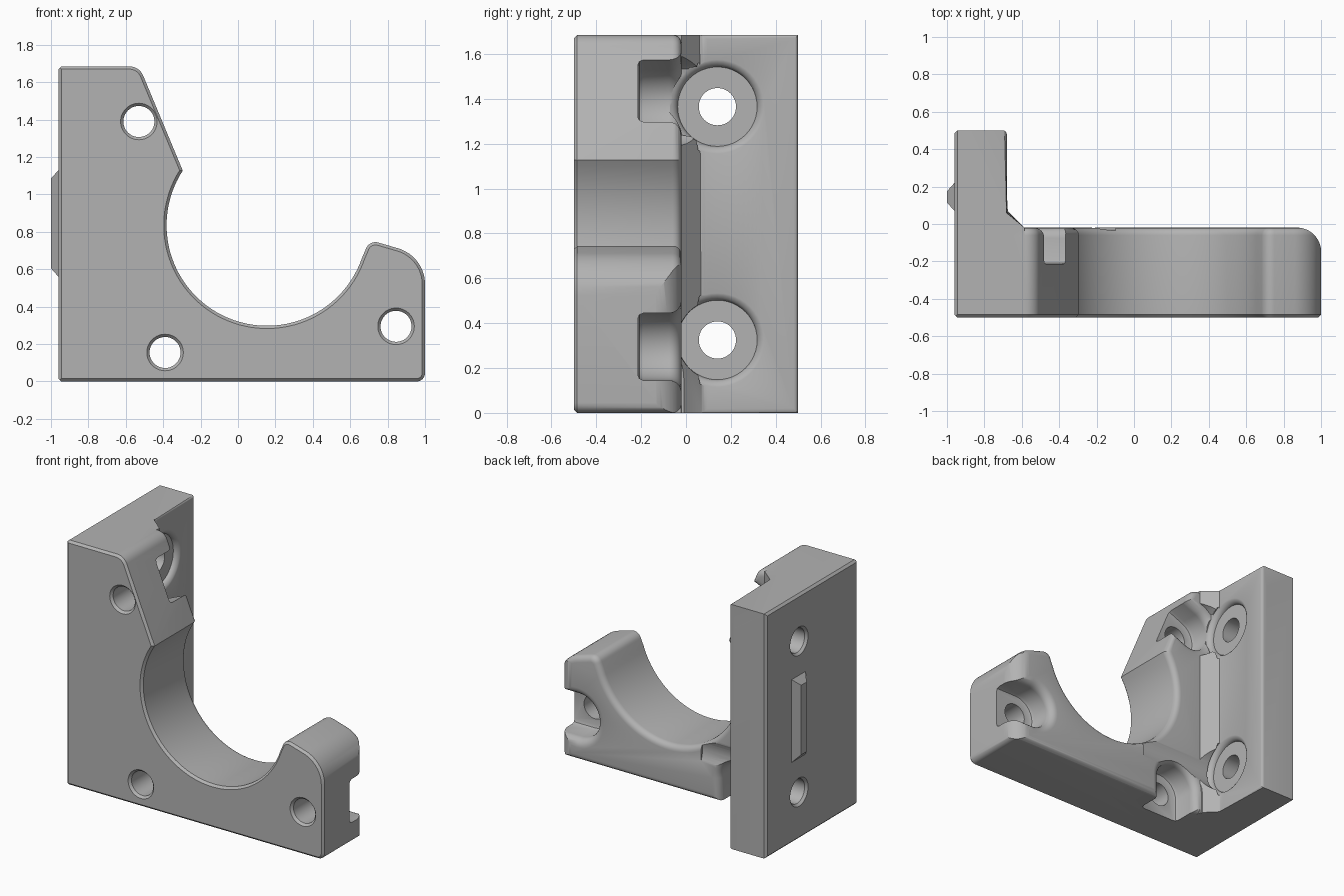
import bpy, bmesh
from math import sin, cos, radians, pi
from mathutils import Vector

cube = bpy.data.objects.get("Cube")
if cube:
    bpy.data.objects.remove(cube, do_unlink=True)

HEIGHT = 1.685
LEFT = -0.96      # mounting side of the plate
FACE = -0.68      # inner side of the plate
BACK = -0.02      # rear of the cradle

grey = bpy.data.materials.new("plain grey")
grey.use_nodes = True
colour = (0.45, 0.45, 0.45, 1)
grey.diffuse_color = colour
grey.node_tree.nodes["Principled BSDF"].inputs["Base Color"].default_value = colour


def arc(cx, cy, r, a0, a1, n):
    """Points along a circular arc, angles in degrees."""
    steps = [radians(a0 + (a1 - a0) * i / n) for i in range(n + 1)]
    return [(cx + r * cos(a), cy + r * sin(a)) for a in steps]


def loft(name, rings, bevels=()):
    """Closed solid through matching rings; bevels = (edge rule, width, segments)."""
    bm = bmesh.new()
    loops = [[bm.verts.new(p) for p in ring] for ring in rings]
    n = len(loops[0])
    for a, b in zip(loops, loops[1:]):
        for i in range(n):
            j = (i + 1) % n
            bm.faces.new((a[i], a[j], b[j], b[i]))
    bm.faces.new(loops[0])
    bm.faces.new(loops[-1])
    bmesh.ops.recalc_face_normals(bm, faces=bm.faces)
    for rule, width, segments in bevels:
        edges = [e for e in bm.edges if all(rule(v.co) for v in e.verts)]
        bmesh.ops.bevel(bm, geom=edges, offset=width, segments=segments,
                        profile=0.5, affect='EDGES', clamp_overlap=False)
    bmesh.ops.recalc_face_normals(bm, faces=bm.faces)
    mesh = bpy.data.meshes.new(name)
    bm.to_mesh(mesh)
    bm.free()
    obj = bpy.data.objects.new(name, mesh)
    bpy.context.collection.objects.link(obj)
    mesh.materials.append(grey)
    return obj


def prism_y(name, pts, y0, y1, bevels=()):
    return loft(name, [[(x, y, z) for x, z in pts] for y in (y0, y1)], bevels)


def prism_z(name, pts, z0, z1, bevels=()):
    return loft(name, [[(x, y, z) for x, y in pts] for z in (z0, z1)], bevels)


def lathe(name, axis, a, b, profile):
    """Turned cutter; profile = (position along axis, radius)."""
    rings = []
    for t, r in profile:
        circle = arc(a, b, r, 0, 352.5, 47)
        rings.append([(u, t, v) if axis == 'y' else (t, u, v) for u, v in circle])
    return loft(name, rings)


def slot(name, x, z, heading):
    """Open-ended pocket with a rounded floor edge and a flared rim."""
    r, fillet = 0.15, 0.055
    layers = [(-0.215, r - 0.025), (-0.208, r - 0.008), (-0.19, r)]
    for i in range(7):
        a = pi / 2 * i / 6
        layers.append((BACK - fillet + fillet * sin(a), r + fillet * (1 - cos(a))))
    layers.append((0.12, r + fillet))
    out = Vector((cos(radians(heading)), sin(radians(heading)))) * 0.4
    rings = []
    for y, radius in layers:
        pts = arc(x, z, radius, heading + 90, heading + 270, 24)
        pts += [Vector(pts[-1]) + out, Vector(pts[0]) + out]
        rings.append([(max(p[0], FACE), y, p[1]) for p in pts])
    return loft(name, rings)


# Cradle: front outline with the round seat
outline = [(LEFT, 0), (LEFT, HEIGHT)]
outline += arc(-0.581, HEIGHT - 0.08, 0.08, 90, 23, 8)
outline += arc(0.155, 0.835, 0.537, 147, 341, 56)
outline += arc(0.735, 0.69, 0.055, 163, 73, 8)
outline += arc(0.80, 0.52, 0.20, 73, 0, 12)
outline += arc(0.955, 0.045, 0.045, 0, -90, 6)
bracket = prism_y("bracket", outline, -0.5, BACK, [
    (lambda c: c.y < -0.499, 0.015, 1),
    (lambda c: c.y > BACK - 0.001, 0.04, 5)])

# Mounting plate with the sloped web that joins the cradle
plan = [(LEFT, -0.25), (LEFT, 0.5), (FACE, 0.5), (FACE, 0.075),
        (-0.585, BACK), (-0.585, -0.25)]
plate = prism_z("plate", plan, 0, HEIGHT, [
    (lambda c: c.x < FACE + 0.01 and c.x > LEFT + 0.1, 0.02, 4)])

# Envelope that chamfers the mounting side
envelope = prism_z("envelope", [(LEFT, -0.5), (1.5, -0.5), (1.5, 0.5), (LEFT, 0.5)],
                   0, HEIGHT, [(lambda c: c.x < LEFT + 0.01, 0.015, 1)])

# Cutters: rounded rear corner, front holes with pockets, plate holes
corner = arc(0.87, -0.15, 0.131, 90, 0, 12) + [(1.1, -0.15), (1.1, 0.1), (0.87, 0.1)]
cutters = [prism_z("corner_cutter", corner, -0.1, 0.9)]
for x, z, heading in ((-0.53, 1.39, 23), (-0.39, 0.155, -90), (0.845, 0.295, 0)):
    cutters.append(slot("pocket_cutter", x, z, heading))
    cutters.append(lathe("hole_cutter", 'y', x, z,
                         [(-0.51, 0.107), (-0.484, 0.083), (-0.1, 0.083)]))
for z in (0.325, 1.365):
    cutters.append(lathe("seat_cutter", 'x', 0.14, z, [
        (-0.715, 0.177), (-0.705, 0.179), (-0.692, 0.187), (-0.683, 0.2),
        (-0.679, 0.212), (-0.67, 0.212), (-0.66, 0.178), (-0.1, 0.178)]))
    cutters.append(lathe("hole_cutter", 'x', 0.14, z,
                         [(-0.97, 0.107), (-0.944, 0.083), (-0.6, 0.083)]))

# Combine into one solid
steps = [(plate, 'UNION'), (envelope, 'INTERSECT')] + [(c, 'DIFFERENCE') for c in cutters]
for tool, operation in steps:
    mod = bracket.modifiers.new(tool.name, 'BOOLEAN')
    mod.object, mod.operation, mod.solver = tool, operation, 'EXACT'
    tool.hide_render = True
bpy.context.view_layer.update()
solid = bpy.data.meshes.new_from_object(
    bracket.evaluated_get(bpy.context.evaluated_depsgraph_get()))
bracket.modifiers.clear()
bracket.data = solid
for tool, _ in steps:
    bpy.data.objects.remove(tool, do_unlink=True)

# Locating key on the mounting side
key_rings = []
for x, inset in ((LEFT + 0.01, 0), (LEFT, 0), (-1.0, 0.045)):
    y0, y1, z0, z1 = 0.07 + inset, 0.22 - inset, 0.56 + inset, 1.13 - inset
    key_rings.append([(x, y0, z0), (x, y1, z0), (x, y1, z1), (x, y0, z1)])
loft("locating_key", key_rings)

# Smooth the fillets and keep the hard edges
bpy.ops.object.select_all(action='DESELECT')
bracket.select_set(True)
bpy.context.view_layer.objects.active = bracket
bpy.ops.object.shade_smooth_by_angle(angle=radians(30))
